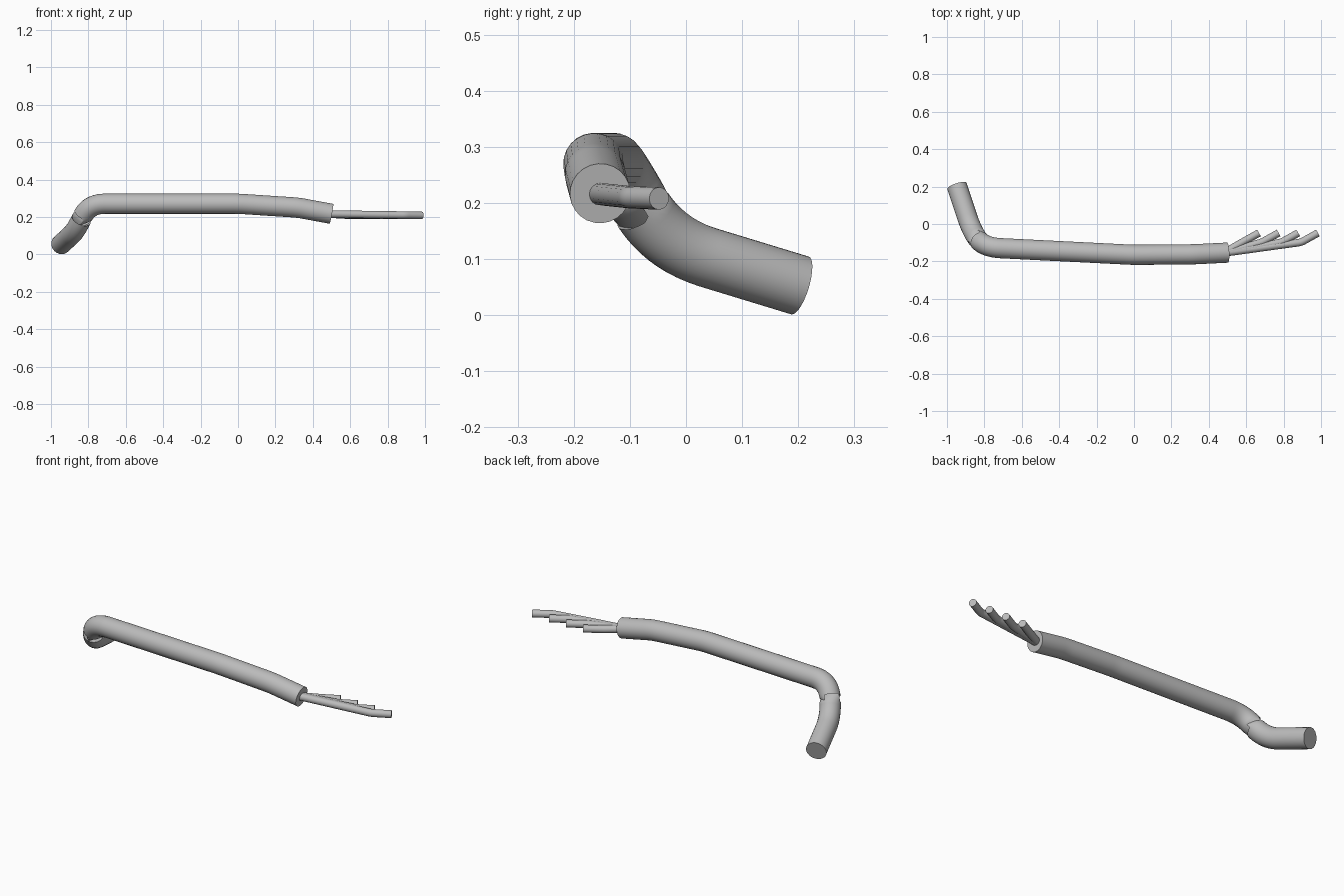
import bpy
import math
from mathutils import Vector

cube = bpy.data.objects.get("Cube")
if cube:
    bpy.data.objects.remove(cube, do_unlink=True)

# One plain grey for the whole cable
grey = bpy.data.materials.new("light grey")
grey.use_nodes = True
colour = (0.5, 0.5, 0.5, 1)
grey.diffuse_color = colour
grey.node_tree.nodes["Principled BSDF"].inputs["Base Color"].default_value = colour


def rounded_path(corners, trims, steps=10):
    """Replace each inner corner by a smooth bend of the given trim length."""
    pts = [Vector(c) for c in corners]
    path = [pts[0]]
    for before, corner, after, trim in zip(pts, pts[1:], pts[2:], trims):
        a = corner + (before - corner).normalized() * trim
        b = corner + (after - corner).normalized() * trim
        for i in range(steps + 1):
            t = i / steps
            path.append(a * (1 - t) ** 2 + corner * 2 * t * (1 - t) + b * t ** 2)
    path.append(pts[-1])
    return path


def tube(name, path, radius, sides_quarter):
    """Sweep a capped round section along the path."""
    curve = bpy.data.curves.new(name, "CURVE")
    curve.dimensions = "3D"
    curve.bevel_depth = radius
    curve.bevel_resolution = sides_quarter
    curve.use_fill_caps = True
    spline = curve.splines.new("POLY")
    spline.points.add(len(path) - 1)
    for point, co in zip(spline.points, path):
        point.co = (*co, 1)
    obj = bpy.data.objects.new(name, curve)
    bpy.context.collection.objects.link(obj)
    bpy.ops.object.select_all(action="DESELECT")
    obj.select_set(True)
    bpy.context.view_layer.objects.active = obj
    bpy.ops.object.convert(target="MESH")
    obj = bpy.context.object
    obj.data.materials.clear()
    obj.data.materials.append(grey)
    bpy.ops.object.shade_smooth_by_angle(angle=math.radians(40))
    return obj


# Outer sheath: bent tail, long run, gently drooping end
sheath = [(-0.947, 0.203, 0.053), (-0.865, -0.043, 0.128), (-0.8, -0.125, 0.271),
          (0, -0.165, 0.271), (0.32, -0.162, 0.25), (0.5, -0.153, 0.217)]
tube("cable_sheath", rounded_path(sheath, [0.09, 0.09, 0.03, 0.03]), 0.054, 10)

# Four inner wires fanning out, each with a parallel bent tip
for i in range(4):
    tip = Vector((0.668 + 0.105 * i, -0.048, 0.208))
    bend = tip - Vector((0.09, 0.05, -0.002))
    path = rounded_path([(0.48, -0.155, 0.216), bend, tip], [0.015], 4)
    tube(f"inner_wire_{i + 1}", path, 0.02, 6)
